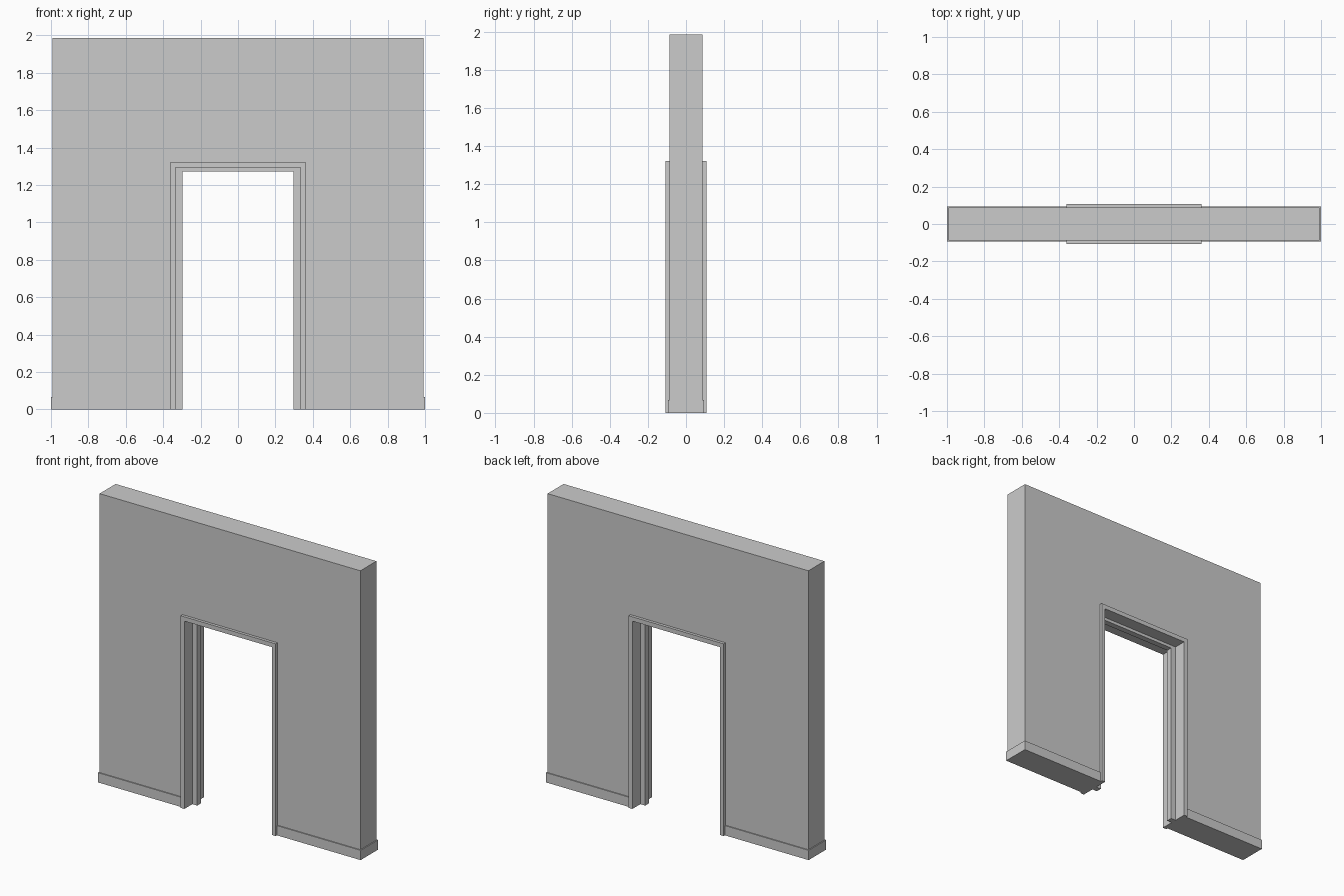
import bpy, bmesh

if "Cube" in bpy.data.objects:
    bpy.data.objects.remove(bpy.data.objects["Cube"])

WALL_X, WALL_Y, WALL_Z = 0.993, 0.087, 1.987
FRAME_X, FRAME_Z = 0.362, 1.323      # outside of door frame
JAMB_X, JAMB_Z = 0.334, 1.293        # inside of door frame
STOP_X, STOP_Z = 0.297, 1.272        # inside of door stop
BASE_X, BASE_Y, BASE_Z = 1.0, 0.094, 0.067


def prism(name, outline, vec, place):
    """Extrude a closed 2D outline along vec."""
    bm = bmesh.new()
    face = bm.faces.new([bm.verts.new(place(a, b)) for a, b in outline])
    ext = bmesh.ops.extrude_face_region(bm, geom=[face])
    moved = [g for g in ext["geom"] if isinstance(g, bmesh.types.BMVert)]
    bmesh.ops.translate(bm, verts=moved, vec=vec)
    bmesh.ops.recalc_face_normals(bm, faces=bm.faces)
    mesh = bpy.data.meshes.new(name)
    bm.to_mesh(mesh)
    bm.free()
    ob = bpy.data.objects.new(name, mesh)
    bpy.context.collection.objects.link(ob)
    return ob


def arch(name, ox, oz, ix, iz, half_depth):
    """Upside-down U standing on the floor, centred in depth."""
    outline = [(-ox, 0), (-ox, oz), (ox, oz), (ox, 0),
               (ix, 0), (ix, iz), (-ix, iz), (-ix, 0)]
    return prism(name, outline, (0, 2 * half_depth, 0),
                 lambda x, z: (x, -half_depth, z))


# Wall with doorway, door frame, and centred door stop
arch("wall", WALL_X, WALL_Z, FRAME_X, FRAME_Z, WALL_Y)
arch("door_frame", FRAME_X, FRAME_Z, JAMB_X, JAMB_Z, 0.107)
arch("door_stop", JAMB_X, JAMB_Z, STOP_X, STOP_Z, 0.02)

# Baseboards wrap the front, end and back of each wall side
for side, s in (("left", -1), ("right", 1)):
    outline = [(FRAME_X, -BASE_Y), (BASE_X, -BASE_Y), (BASE_X, BASE_Y), (FRAME_X, BASE_Y),
               (FRAME_X, WALL_Y), (WALL_X, WALL_Y), (WALL_X, -WALL_Y), (FRAME_X, -WALL_Y)]
    prism(f"baseboard_{side}", outline, (0, 0, BASE_Z),
          lambda x, y: (s * x, y, 0))
